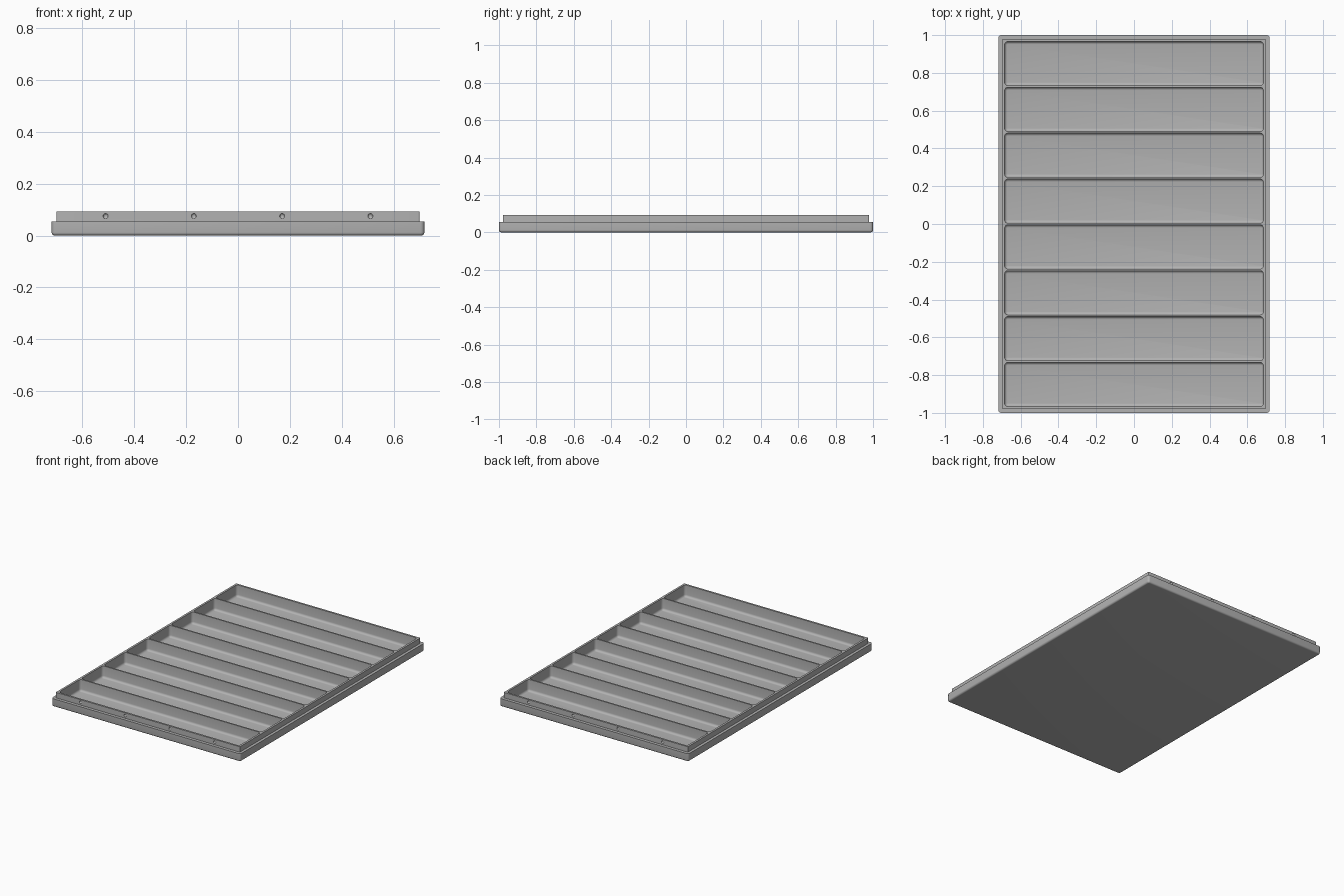
import bpy, bmesh, math
from mathutils import Matrix

cube = bpy.data.objects.get("Cube")
if cube:
    bpy.data.objects.remove(cube, do_unlink=True)

grey = bpy.data.materials.new("plain grey")
grey.use_nodes = True
grey.diffuse_color = (0.45, 0.45, 0.45, 1)
grey.node_tree.nodes["Principled BSDF"].inputs["Base Color"].default_value = grey.diffuse_color


def ring(bm, hx, hy, r, z, cy=0, steps=4):
    """Rounded rectangle loop of vertices."""
    verts = []
    for i, (sx, sy) in enumerate([(1, 1), (-1, 1), (-1, -1), (1, -1)]):
        for k in range(steps + 1):
            a = math.pi / 2 * (i + k / steps)
            verts.append(bm.verts.new((sx * (hx - r) + r * math.cos(a),
                                       cy + sy * (hy - r) + r * math.sin(a), z)))
    return verts


def loft(bm, rings):
    """Closed solid through a stack of loops, bottom first."""
    n = len(rings[0])
    for a, b in zip(rings, rings[1:]):
        for i in range(n):
            j = (i + 1) % n
            bm.faces.new((a[i], a[j], b[j], b[i]))
    bm.faces.new(rings[0][::-1])
    bm.faces.new(rings[-1])


def fillet_rings(bm, hx, hy, corner, fillet, z, cy=0, steps=4):
    """Loops that round the bottom edge of a block."""
    out = []
    for k in range(steps + 1):
        a = math.pi / 2 * k / steps
        d = fillet * (1 - math.sin(a))
        out.append(ring(bm, hx - d, hy - d, corner - d, z + fillet * (1 - math.cos(a)), cy))
    return out


def finish(name, bm):
    bmesh.ops.recalc_face_normals(bm, faces=bm.faces)
    mesh = bpy.data.meshes.new(name)
    bm.to_mesh(mesh)
    bm.free()
    mesh.materials.append(grey)
    obj = bpy.data.objects.new(name, mesh)
    bpy.context.collection.objects.link(obj)
    return obj


BASE_X, BASE_Y, STEP_Z, TOP_Z = 0.718, 1.0, 0.055, 0.092
RIM_X, RIM_Y = 0.699, 0.979
POCKET_X, POCKET_Y, PITCH, COUNT = 0.685, 0.1165, 0.2427, 8

# Tray body: wide base with a rounded underside and a narrower raised rim
bm = bmesh.new()
rings = fillet_rings(bm, BASE_X, BASE_Y, 0.015, 0.012, 0)
rings += [ring(bm, BASE_X, BASE_Y, 0.015, STEP_Z),
          ring(bm, RIM_X, RIM_Y, 0.005, STEP_Z),
          ring(bm, RIM_X, RIM_Y, 0.005, TOP_Z)]
loft(bm, rings)
tray = finish("divided_tray", bm)

# Cutter: long compartments with rounded floors, and snap dimples at both ends
bm = bmesh.new()
for i in range(COUNT):
    cy = (i - (COUNT - 1) / 2) * PITCH
    rings = fillet_rings(bm, POCKET_X, POCKET_Y, 0.017, 0.015, 0.012, cy)
    rings.append(ring(bm, POCKET_X, POCKET_Y, 0.017, TOP_Z + 0.05, cy))
    loft(bm, rings)
for side in (-1, 1):
    for x in (-0.51, -0.17, 0.17, 0.51):
        place = Matrix.Translation((x, side * RIM_Y, 0.075)) @ Matrix.Diagonal((1, 0.6, 1, 1))
        bmesh.ops.create_uvsphere(bm, u_segments=8, v_segments=6, radius=0.01, matrix=place)
cutter = finish("compartment_cutter", bm)
cutter.hide_render = True

# Cut the compartments and apply
mod = tray.modifiers.new("compartments", 'BOOLEAN')
mod.operation = 'DIFFERENCE'
mod.solver = 'EXACT'
mod.object = cutter
bpy.ops.object.select_all(action='DESELECT')
tray.select_set(True)
bpy.context.view_layer.objects.active = tray
bpy.ops.object.modifier_apply(modifier=mod.name)
bpy.data.objects.remove(cutter, do_unlink=True)
bpy.ops.object.shade_smooth_by_angle(angle=math.radians(35))
